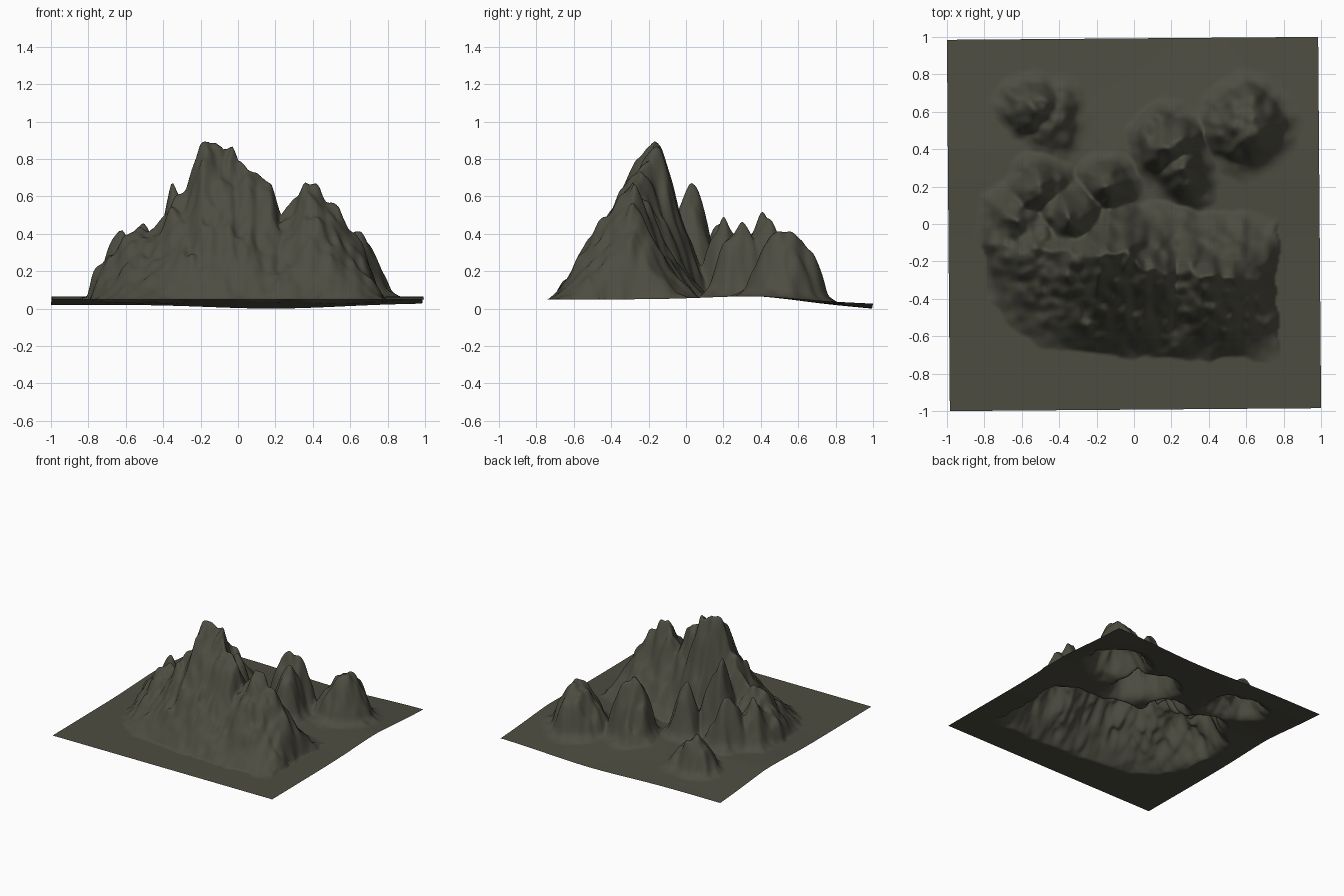
import bpy, bmesh, math
from mathutils import Vector, noise

if "Cube" in bpy.data.objects:
    bpy.data.objects.remove(bpy.data.objects["Cube"])

N = 200          # grid cells per side
HALF = 0.9925    # half side before the slight turn
TURN = math.radians(0.45)

# crest of the main ridge: x, height
CREST = [(-.79, .05), (-.75, .20), (-.67, .30), (-.62, .39), (-.5, .42), (-.4, .5), (-.34, .59),
         (-.27, .62), (-.23, .74), (-.2, .86), (-.13, .91), (-.08, .86), (-.04, .88), (.0, .78),
         (.09, .75), (.18, .66), (.23, .50), (.28, .57), (.36, .68), (.42, .65), (.47, .58),
         (.55, .56), (.60, .44), (.66, .34), (.71, .21), (.76, .05)]
# plan of the main ridge: x, south foot, crest line, north foot
PLAN = [(-.8, -.36, -.08, .12), (-.7, -.52, -.1, .18), (-.5, -.66, -.14, .18), (-.25, -.70, -.19, .16),
        (-.13, -.71, -.16, .17), (.0, -.72, -.18, .15), (.16, -.72, -.24, .13),
        (.36, -.73, -.29, .08), (.8, -.72, -.27, .06)]
# separate hills: x, y, height, x radius, y radius, roundness
HILLS = [(-.33, .02, .67, .18, .2, 1.2), (-.5, .18, .49, .17, .17, 1.3), (-.14, .19, .48, .15, .16, 1.3),
         (-.62, .02, .41, .17, .2, 1.4), (.19, .42, .53, .18, .19, 1.6), (.27, .28, .47, .15, .17, 1.3),
         (.61, .53, .42, .205, .23, 1.9), (.47, .5, .27, .15, .14, 1.5),
         (-.54, .63, .31, .17, .15, 1.7), (-.42, .57, .23, .16, .19, 1.4)]


def lookup(table, x):
    """Linear interpolation of the table columns at x."""
    if x <= table[0][0]:
        return table[0][1:]
    for a, b in zip(table, table[1:]):
        if x <= b[0]:
            t = (x - a[0]) / (b[0] - a[0])
            return [p + (q - p) * t for p, q in zip(a[1:], b[1:])]
    return table[-1][1:]


def plain(x, y):
    """Gently bowed ground sheet, sinking at the back edge."""
    z = .053 + .016 * math.exp(-((y - .35) / .35) ** 2)
    if y > .4:
        dip = .026 - .005 * x + .025 * math.exp(-((x - .2) / .5) ** 2)
        z -= dip * (y - .4) / .6
    return z


def rough(x, y, scale, seed):
    return noise.noise(Vector((x * scale, y * scale, seed)))


def height(x, y):
    ground = plain(x, y)
    # wobble the coordinates so that gullies and outlines wander
    wx = x + .035 * rough(x, y, 5, 1) + .02 * rough(x, y, 13, 2)
    wy = y + .035 * rough(x, y, 5, 3) + .02 * rough(x, y, 13, 4)
    rises = []
    # main ridge, with broad flanks and a jagged crest
    south, crest, north = lookup(PLAN, wx)
    crest += .06 * rough(wx, 0, 9, 7)
    is_south = wy < crest
    t = (wy - south) / (crest - south) if is_south else (north - wy) / (north - crest)
    if t > 0 and -.79 < wx < .76:
        sharp = lookup(CREST, wx)[0]
        broad = sum(lookup(CREST, wx + d)[0] for d in (-.1, -.05, 0, .05, .1)) / 5
        top = broad + (sharp - broad) * t
        t = 1.04 * t - .04 * t ** 8      # blunt the crest
        rises.append((top - ground) * t ** (1.05 if is_south else 1.35))
    # hills, each with a flared foot
    for hx, hy, h, rx, ry, p in HILLS:
        r = math.hypot((wx - hx) / rx, (wy - hy) / ry)
        if r < 1.35:
            rises.append((h - ground) * max(1 - r ** p, .7 * (1.35 - r) ** 2 if r > .7 else 0))
    # soft union of all rises
    rise = sum(max(0, d) ** 7 for d in rises) ** (1 / 7)
    # rocky relief only on raised land
    lift = min(1, rise / .2)
    relief = .04 * rough(x, y, 8, 5) + .03 * rough(x, y, 18, 6) + .003
    return max(ground, ground + rise + lift * relief)


# terrain sheet
bm = bmesh.new()
bmesh.ops.create_grid(bm, x_segments=N, y_segments=N, size=HALF)
c, s = math.cos(TURN), math.sin(TURN)
for v in bm.verts:
    x, y = v.co.x * c - v.co.y * s, v.co.x * s + v.co.y * c
    v.co = (x, y, height(x, y))
# soften the stair steps a little
raised = [v for v in bm.verts if v.co.z > plain(v.co.x, v.co.y) + .002]
bmesh.ops.smooth_vert(bm, verts=raised, factor=.4, use_axis_x=False, use_axis_y=False, use_axis_z=True)
for f in bm.faces:
    f.smooth = True
# stand the lowest edge on the floor
low = min(v.co.z for v in bm.verts)
bmesh.ops.translate(bm, verts=bm.verts, vec=(0, 0, -low))
mesh = bpy.data.meshes.new("mountain_terrain")
bm.to_mesh(mesh)
bm.free()
terrain = bpy.data.objects.new("mountain_terrain", mesh)
bpy.context.collection.objects.link(terrain)

rock = bpy.data.materials.new("dark_olive_rock")
rock.diffuse_color = (.075, .073, .053, 1)
rock.use_nodes = True
rock.node_tree.nodes["Principled BSDF"].inputs["Base Color"].default_value = rock.diffuse_color
mesh.materials.append(rock)
